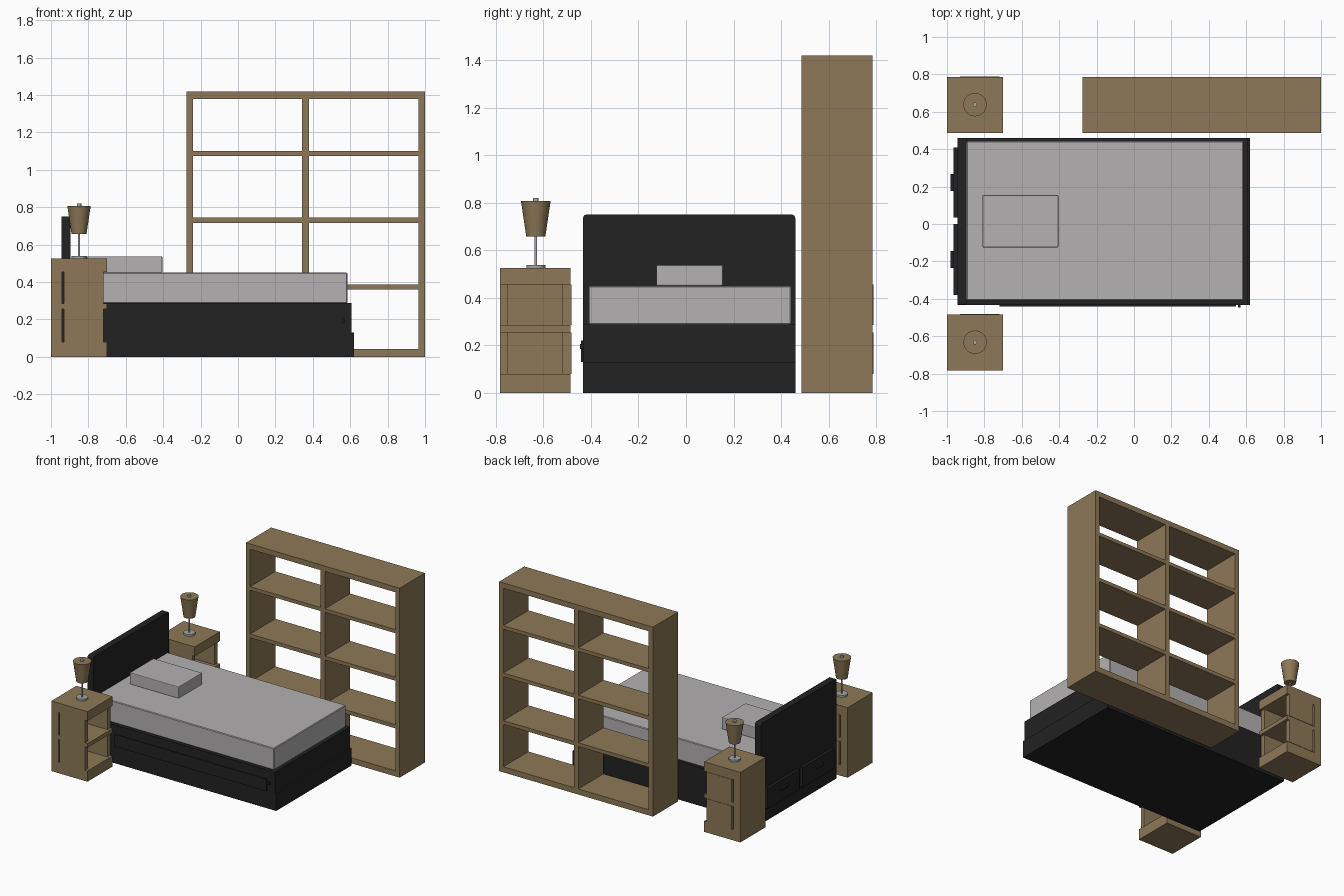
import bpy
import bmesh
from mathutils import Vector

old = bpy.data.objects.get("Cube")
if old:
    bpy.data.objects.remove(old, do_unlink=True)


def material(name, rgb):
    m = bpy.data.materials.new(name)
    m.use_nodes = True
    m.diffuse_color = (*rgb, 1)
    m.node_tree.nodes["Principled BSDF"].inputs["Base Color"].default_value = (*rgb, 1)
    return m


WOOD = material("oak brown", (0.27, 0.19, 0.095))
BLACK = material("black lacquer", (0.016, 0.016, 0.016))
LINEN = material("light grey linen", (0.46, 0.44, 0.45))
METAL = material("grey metal", (0.38, 0.39, 0.39))


def finish(bm, name, mat):
    me = bpy.data.meshes.new(name)
    bm.to_mesh(me)
    bm.free()
    me.materials.append(mat)
    ob = bpy.data.objects.new(name, me)
    bpy.context.collection.objects.link(ob)
    return ob


def box(name, x, y, z, mat, bevel=0, segments=1):
    """Box from (min, max) ranges on each axis."""
    bm = bmesh.new()
    bmesh.ops.create_cube(bm, size=1)
    for v in bm.verts:
        v.co = Vector([r[0] if c < 0 else r[1] for c, r in zip(v.co, (x, y, z))])
    ob = finish(bm, name, mat)
    if bevel:
        mod = ob.modifiers.new("soft edges", 'BEVEL')
        mod.width = bevel
        mod.segments = segments
    return ob


def cone(name, centre, z, r_bottom, r_top, mat, sides=32):
    bm = bmesh.new()
    bmesh.ops.create_cone(bm, cap_ends=True, segments=sides, radius1=r_bottom,
                          radius2=r_top, depth=z[1] - z[0])
    bmesh.ops.translate(bm, verts=bm.verts, vec=(*centre, (z[0] + z[1]) / 2))
    for f in bm.faces:
        f.smooth = len(f.verts) == 4
    ob = finish(bm, name, mat)
    for e in ob.data.edges:
        e.use_edge_sharp = abs(ob.data.vertices[e.vertices[0]].co.z
                               - ob.data.vertices[e.vertices[1]].co.z) < 1e-5
    return ob


# Bed
BED_Y = (-0.433, 0.46)
box("bed_plinth", (-0.9, 0.62), BED_Y, (0, 0.13), BLACK)
box("bed_frame", (-0.9, 0.608), BED_Y, (0.13, 0.287), BLACK)
board = box("headboard", (-0.945, -0.895), BED_Y, (0, 0.75), BLACK)
# Round only the two upper corners of the headboard
bm = bmesh.new()
bm.from_mesh(board.data)
corners = [e for e in bm.edges if all(v.co.z > 0.7 for v in e.verts)
           and abs(e.verts[0].co.x - e.verts[1].co.x) > 0.01]
bmesh.ops.bevel(bm, geom=corners, offset=0.015, segments=4, profile=0.5, affect='EDGES')
bm.to_mesh(board.data)
bm.free()
box("mattress", (-0.895, 0.585), (-0.41, 0.443), (0.287, 0.45), LINEN, 0.005)
box("pillow", (-0.81, -0.405), (-0.125, 0.155), (0.45, 0.538), LINEN, 0.005, 2)

# Bed drawers: one along the side, two behind the headboard
box("side_drawer", (-0.72, 0.545), (-0.441, -0.43), (0.13, 0.22), BLACK)
box("side_drawer_knob", (0.555, 0.57), (-0.447, -0.43), (0.185, 0.205), BLACK)
for side, y0, y1 in (("right", -0.38, 0.0), ("left", 0.035, 0.41)):
    mid = (y0 + y1) / 2
    box(side + "_rear_drawer", (-0.965, -0.94), (y0, y1), (0.1, 0.25), BLACK)
    box(side + "_rear_drawer_handle", (-0.98, -0.96), (mid - 0.045, mid + 0.045),
        (0.185, 0.2), BLACK)

# Bookcase: sides, divider and shelves, open at front and back
CASE_Y = (0.487, 0.785)
for name, x0, width in (("right_side", -0.275, 0.035), ("divider", 0.343, 0.037),
                        ("left_side", 0.965, 0.035)):
    box("bookcase_" + name, (x0, x0 + width), CASE_Y, (0, 1.42), WOOD)
for i, (z0, z1) in enumerate(((0, 0.042), (0.36, 0.388), (0.717, 0.745),
                              (1.073, 1.1), (1.38, 1.42))):
    for side, x in (("right", (-0.24, 0.343)), ("left", (0.38, 0.965))):
        box(f"bookcase_{side}_shelf_{i}", x, CASE_Y, (z0, z1), WOOD)


# Nightstand with two niches opening toward the foot of the bed, and a lamp
def nightstand(side, y):
    y0, y1 = y - 0.149, y + 0.149
    for part, z0, z1 in (("base", 0, 0.08), ("middle_shelf", 0.255, 0.285),
                         ("top", 0.455, 0.525)):
        box(f"{side}_nightstand_{part}", (-1, -0.7), (y0, y1), (z0, z1), WOOD)
    for part, z in (("lower", (0.08, 0.255)), ("upper", (0.285, 0.455))):
        box(f"{side}_nightstand_{part}_back", (-1, -0.942), (y0, y1), z, WOOD)
        box(f"{side}_nightstand_{part}_outer_panel", (-0.93, -0.72),
            (y0, y0 + 0.033), z, WOOD)
        box(f"{side}_nightstand_{part}_inner_panel", (-0.93, -0.72),
            (y1 - 0.035, y1 + 0.003), z, WOOD)
    c = (-0.85, y + 0.002)
    cone(side + "_lamp_base", c, (0.525, 0.539), 0.04, 0.04, METAL)
    cone(side + "_lamp_pole", c, (0.535, 0.7), 0.006, 0.006, METAL, 16)
    cone(side + "_lamp_shade", c, (0.657, 0.808), 0.04, 0.0625, WOOD)
    cone(side + "_lamp_finial", c, (0.806, 0.82), 0.012, 0.012, METAL, 16)


nightstand("right", -0.634)
nightstand("left", 0.636)
